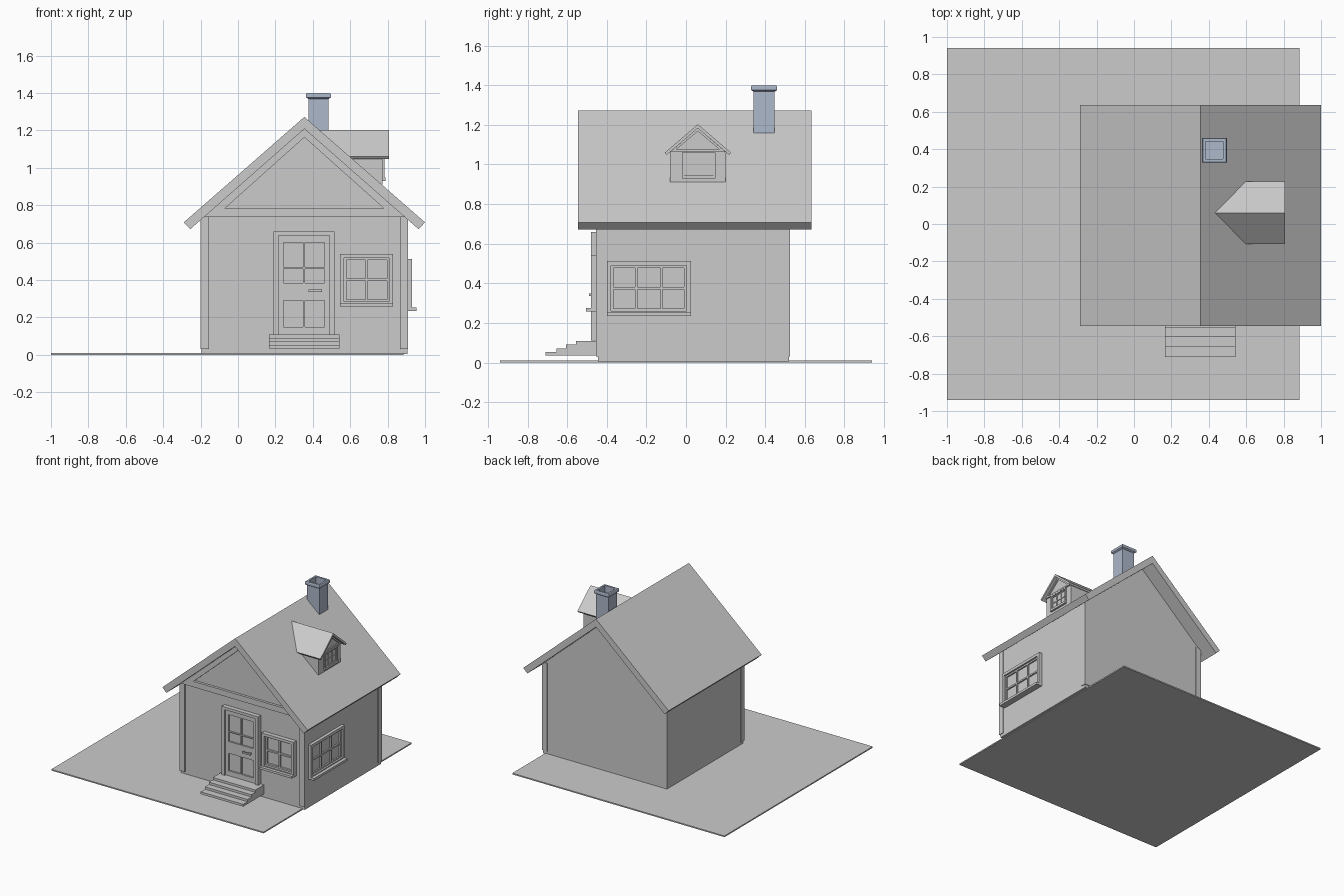
import bpy, bmesh

if "Cube" in bpy.data.objects:
    bpy.data.objects.remove(bpy.data.objects["Cube"])

RX, RZ, SLOPE = 0.355, 1.272, 0.873       # main roof ridge and pitch


def finish(name, bm, mat=None):
    bmesh.ops.recalc_face_normals(bm, faces=bm.faces)
    me = bpy.data.meshes.new(name)
    bm.to_mesh(me)
    bm.free()
    ob = bpy.data.objects.new(name, me)
    bpy.context.collection.objects.link(ob)
    if mat:
        me.materials.append(mat)
    return ob


def place(side, u, d, z):
    """Wall coordinates to world: u along the wall, d outward position."""
    return (u, d, z) if side == 'front' else (d, u, z)


def add_prism(bm, pts, side, d0, d1):
    """Extrude a (u, z) outline; d0 may be a function of z."""
    near = [bm.verts.new(place(side, u, d0(z) if callable(d0) else d0, z)) for u, z in pts]
    far = [bm.verts.new(place(side, u, d1, z)) for u, z in pts]
    bm.faces.new(near)
    bm.faces.new(far[::-1])
    n = len(pts)
    for i in range(n):
        j = (i + 1) % n
        bm.faces.new((near[i], far[i], far[j], near[j]))


def rect(u0, u1, z0, z1):
    return [(u0, z0), (u1, z0), (u1, z1), (u0, z1)]


def prisms(name, side, items):
    bm = bmesh.new()
    for pts, d0, d1 in items:
        add_prism(bm, pts, side, d0, d1)
    return finish(name, bm)


def tri_frame(outer, inner):
    return [[outer[i], outer[(i + 1) % 3], inner[(i + 1) % 3], inner[i]] for i in range(3)]


def border(u0, u1, z0, z1, w):
    return [rect(u0, u0 + w, z0, z1), rect(u1 - w, u1, z0, z1),
            rect(u0 + w, u1 - w, z0, z0 + w), rect(u0 + w, u1 - w, z1 - w, z1)]


def window(name, side, u0, u1, z0, z1, wall, out, cols, rows, w, bar, sill):
    """Casing, inner sash with glazing bars, and a sill."""
    face = wall + out
    items = [(p, wall - out * 0.3, face) for p in border(u0, u1, z0, z1, w)]
    a0, a1, b0, b1 = u0 + w, u1 - w, z0 + w, z1 - w
    mid = wall + out * 0.45
    items += [(p, wall, mid) for p in border(a0, a1, b0, b1, bar)]
    for i in range(1, cols):
        c = a0 + (a1 - a0) * i / cols
        items.append((rect(c - bar / 2, c + bar / 2, b0 + bar, b1 - bar), wall, mid))
    for i in range(1, rows):
        c = b0 + (b1 - b0) * i / rows
        items.append((rect(a0 + bar, a1 - bar, c - bar / 2, c + bar / 2), wall, mid * 0.999 + wall * 0.001))
    items.append((rect(u0, u1, z0 - 0.004, z0 + 0.014), wall, wall + out * sill))
    prisms(name, side, items)


# Ground slab
prisms('ground_slab', 'front', [(rect(-1, 0.885, 0, 0.01), -0.94, 0.94)])

# House body with gable ends
prisms('walls', 'front', [([(-0.195, 0.005), (0.905, 0.005), (0.905, 0.735),
                            (RX, 1.215), (-0.195, 0.735)], -0.445, 0.52)])

# Corner boards
prisms('corner_boards', 'front', [(rect(u, u + 0.045, 0.03, 0.737), d, d + 0.045)
                                  for u in (-0.2, 0.865) for d in (-0.455, 0.48)])

# Main roof
prisms('main_roof', 'front', [([(RX, RZ), (1.0, 0.708), (0.965, 0.672), (RX, 1.208),
                                (-0.255, 0.672), (-0.29, 0.708)], -0.545, 0.635)])

# Triangular trim in the front gable
prisms('gable_trim', 'front',
       [(p, -0.465, -0.44) for p in tri_frame(
           [(-0.2, 0.737), (0.91, 0.737), (RX, 1.22)],
           [(-0.07, 0.783), (0.78, 0.783), (RX, 1.163)])])

# Windows
window('front_window', 'front', 0.545, 0.83, 0.262, 0.54, -0.445, -0.035, 2, 2, 0.022, 0.012, 1.7)
window('side_window', 'right', -0.4, 0.025, 0.238, 0.512, 0.905, 0.025, 3, 2, 0.022, 0.012, 2.0)

# Door casing
prisms('door_frame', 'front', [(p, -0.48, -0.44) for p in (
    rect(0.19, 0.217, 0.11, 0.66), rect(0.488, 0.515, 0.11, 0.66), rect(0.217, 0.488, 0.638, 0.66))])

# Door with sunken upper panes and lower panels
rails = [rect(0.217, 0.243, 0.11, 0.638), rect(0.347, 0.358, 0.11, 0.638), rect(0.462, 0.488, 0.11, 0.638)]
for a, b in ((0.243, 0.347), (0.358, 0.462)):
    rails += [rect(a, b, z0, z1) for z0, z1 in
              ((0.11, 0.15), (0.29, 0.385), (0.459, 0.466), (0.6, 0.638))]
prisms('door', 'front', [(p, -0.466, -0.45) for p in rails] +
       [(rect(0.217, 0.488, 0.11, 0.638), -0.453, -0.44)])

# Door handle
prisms('door_handle', 'front', [(rect(0.377, 0.45, 0.336, 0.349), -0.49, -0.48),
                                (rect(0.433, 0.447, 0.336, 0.349), -0.48, -0.46)])

# Entrance steps
prisms('steps', 'front', [(rect(0.165, 0.543, 0.035 + i * 0.0185, 0.0535 + i * 0.0185), y, -0.445)
                          for i, y in enumerate((-0.71, -0.655, -0.605, -0.555))])


# Dormer, its back following the main roof slope
def on_roof(z):
    return RX + (RZ - z) / SLOPE - 0.004


DY = 0.06
prisms('dormer_walls', 'right', [([(DY - 0.14, 0.912), (DY + 0.14, 0.912), (DY + 0.14, 1.06),
                                   (DY, 1.18), (DY - 0.14, 1.06)], on_roof, 0.772)])
prisms('dormer_roof', 'right', [([(DY, 1.203), (DY + 0.167, 1.06), (DY + 0.158, 1.048), (DY, 1.183),
                                  (DY - 0.158, 1.048), (DY - 0.167, 1.06)], on_roof, 0.806)])
prisms('dormer_trim', 'right', [(p, 0.765, 0.782) for p in tri_frame(
    [(DY - 0.14, 1.063), (DY + 0.14, 1.063), (DY, 1.183)],
    [(DY - 0.11, 1.075), (DY + 0.11, 1.075), (DY, 1.168)])])
window('dormer_window', 'right', -0.02, 0.15, 0.933, 1.06, 0.772, 0.012, 3, 2, 0.01, 0.007, 1.3)

# Chimney: square rings, hollow at the top
blue = bpy.data.materials.new('chimney_blue')
blue.diffuse_color = (0.42, 0.48, 0.6, 1)
blue.use_nodes = True
blue.node_tree.nodes["Principled BSDF"].inputs["Base Color"].default_value = blue.diffuse_color
bm = bmesh.new()
rings = []
for h, z in ((0.054, 1.15), (0.054, 1.368), (0.066, 1.376), (0.066, 1.394), (0.062, 1.4),
             (0.047, 1.4), (0.047, 1.25)):
    rings.append([bm.verts.new((0.43 + sx * h, 0.394 + sy * h, z))
                  for sx, sy in ((-1, -1), (1, -1), (1, 1), (-1, 1))])
for a, b in zip(rings, rings[1:]):
    for i in range(4):
        j = (i + 1) % 4
        bm.faces.new((a[i], a[j], b[j], b[i]))
bm.faces.new(rings[-1])
bm.faces.new(rings[0][::-1])
finish('chimney', bm, blue)
